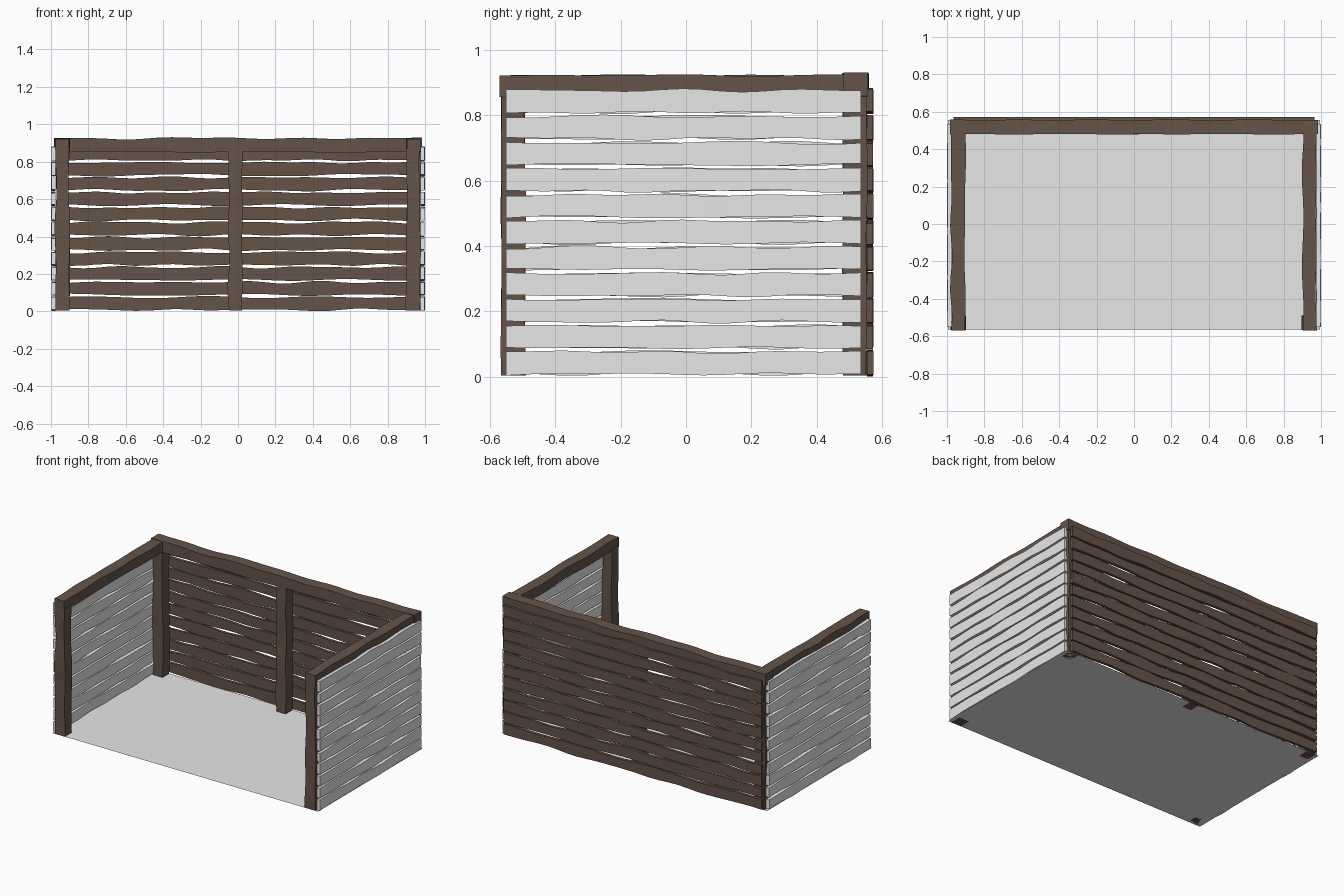
import bpy, bmesh, math, random
from mathutils import Vector

random.seed(7)
cube = bpy.data.objects.get("Cube")
if cube:
    bpy.data.objects.remove(cube, do_unlink=True)


def material(name, color):
    m = bpy.data.materials.new(name)
    m.use_nodes = True
    m.diffuse_color = color
    m.node_tree.nodes["Principled BSDF"].inputs["Base Color"].default_value = color
    return m


BROWN = material("dark brown wood", (0.13, 0.088, 0.065, 1))
GREY = material("pale grey", (0.8, 0.8, 0.8, 1))


def wave(amp):
    """Gentle random undulation for one edge of a hewn timber."""
    terms = [(random.uniform(0.3, 1), random.uniform(6, 22), random.uniform(0, 6)) for _ in range(3)]
    total = sum(t[0] for t in terms)
    return lambda s: amp * sum(a * math.sin(f * s + p) for a, f, p in terms) / total


def timber(name, axis, low, high, mat, amps, segs=16):
    """Rough-cut bar from corner low to corner high, wavy along the given axis."""
    u, v = [i for i in range(3) if i != axis]
    waves = {(k, e): wave(amps[k]) for k in (u, v) for e in (0, 1)}
    bm = bmesh.new()
    rings = []
    for i in range(segs + 1):
        s = low[axis] + (high[axis] - low[axis]) * i / segs
        ring = []
        for eu, ev in ((0, 0), (1, 0), (1, 1), (0, 1)):
            co = Vector((s, s, s))
            co[u] = (low, high)[eu][u] + waves[u, eu](s)
            co[v] = (low, high)[ev][v] + waves[v, ev](s)
            co.z = max(co.z, 0)
            ring.append(bm.verts.new(co))
        rings.append(ring)
    for a, b in zip(rings, rings[1:]):
        for k in range(4):
            n = (k + 1) % 4
            bm.faces.new((a[k], a[n], b[n], b[k]))
    bm.faces.new(rings[0])
    bm.faces.new(rings[-1])
    bmesh.ops.recalc_face_normals(bm, faces=bm.faces)
    mesh = bpy.data.meshes.new(name)
    bm.to_mesh(mesh)
    bm.free()
    mesh.materials.append(mat)
    obj = bpy.data.objects.new(name, mesh)
    bpy.context.collection.objects.link(obj)


# Floor sheet
bpy.ops.mesh.primitive_plane_add(size=1, location=(0, -0.005, 0.004))
floor = bpy.context.object
floor.name = "floor"
floor.scale = (1.99, 1.12, 1)
floor.data.materials.append(GREY)

# Horizontal boards on the back and both sides
PITCH, GAP = 0.08, 0.012
for i in range(11):
    z0 = 0.008 + PITCH * i
    z1 = z0 + PITCH - GAP
    timber(f"back_board_{i + 1}", 0, (-0.965, 0.553, z0), (0.965, 0.572, z1),
           BROWN, (0, 0.001, 0.008), 28)
    for side, x0, x1 in (("left", 0.975, 0.998), ("right", -0.998, -0.975)):
        timber(f"{side}_board_{i + 1}", 1, (x0, -0.55, z0), (x1, 0.535, z1),
               GREY, (0.001, 0, 0.006), 18)

# Upright posts
POST = 0.073
for name, x, y in (("front_left_post", 0.9, -0.565), ("front_right_post", -0.975, -0.565),
                   ("back_left_post", 0.905, 0.48), ("back_right_post", -0.975, 0.48),
                   ("back_middle_post", -0.05, 0.48)):
    timber(name, 2, (x, y, 0.004), (x + POST, y + POST, 0.87), BROWN, (0.007, 0.004, 0))

# Top rails
timber("back_rail", 0, (-0.985, 0.48, 0.852), (0.985, 0.557, 0.926), BROWN, (0, 0.003, 0.008), 28)
timber("left_rail", 1, (0.902, -0.57, 0.855), (0.974, 0.55, 0.922), BROWN, (0.006, 0, 0.004))
timber("right_rail", 1, (-0.978, -0.57, 0.855), (-0.903, 0.55, 0.922), BROWN, (0.006, 0, 0.004))
